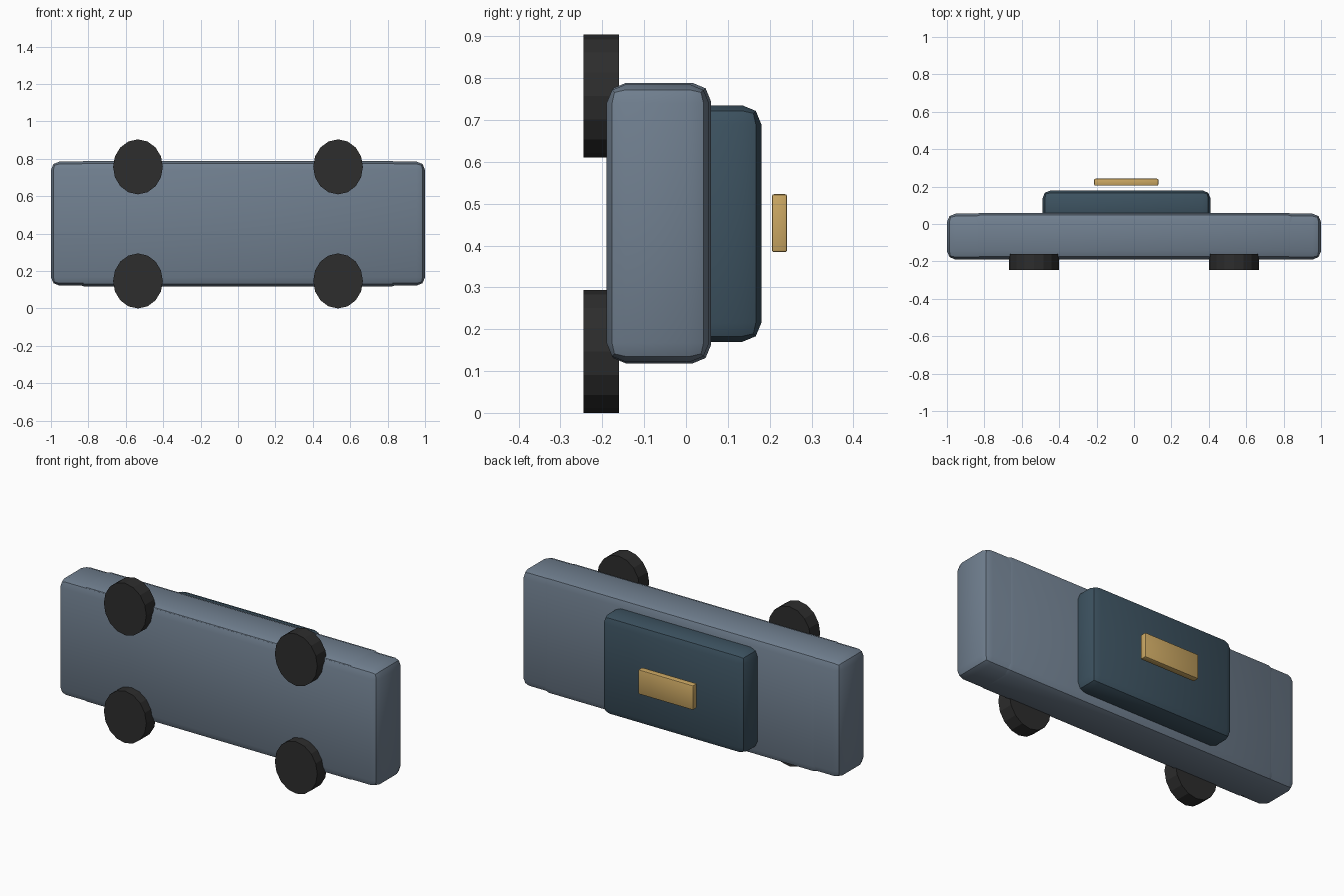
import bpy, math

if "Cube" in bpy.data.objects:
    bpy.data.objects.remove(bpy.data.objects["Cube"])


def material(name, rgb):
    m = bpy.data.materials.new(name)
    m.diffuse_color = (*rgb, 1)
    m.use_nodes = True
    m.node_tree.nodes["Principled BSDF"].inputs["Base Color"].default_value = m.diffuse_color
    return m


SLATE = material("slate_grey", (0.162, 0.212, 0.275))
DARK = material("dark_blue_grey", (0.045, 0.083, 0.115))
BLACK = material("tyre_black", (0.026, 0.026, 0.026))
GOLD = material("gold", (0.60, 0.39, 0.125))


def box(name, lo, hi, bevel, mat, segments=2):
    """Bevelled box between two corners."""
    bpy.ops.mesh.primitive_cube_add(
        size=1, location=[(a + b) / 2 for a, b in zip(lo, hi)])
    ob = bpy.context.object
    ob.name = name
    ob.scale = [b - a for a, b in zip(lo, hi)]
    bpy.ops.object.transform_apply(location=False, rotation=False, scale=True)
    ob.data.materials.append(mat)
    mod = ob.modifiers.new("bevel", 'BEVEL')
    mod.width = bevel
    mod.segments = segments
    mod.limit_method = 'NONE'
    bpy.ops.object.modifier_apply(modifier=mod.name)
    bpy.ops.object.shade_smooth_by_angle(angle=math.radians(30))
    return ob


# Long lower body with a very slightly raised middle section
box("body", (-1.0, -0.19, 0.122), (1.0, 0.055, 0.785), 0.045, SLATE)
box("body_middle", (-0.87, -0.188, 0.118), (0.87, 0.06, 0.789), 0.045, SLATE)

# Cabin and the roof sign that floats beyond it
box("cabin", (-0.49, 0.0, 0.17), (0.41, 0.18, 0.735), 0.045, DARK)
box("roof_sign", (-0.213, 0.205, 0.384), (0.13, 0.242, 0.523), 0.006, GOLD)

# Four slightly oval wheels
for side, z in (("lower", 0.147), ("upper", 0.757)):
    for end, x in (("left", -0.535), ("right", 0.535)):
        bpy.ops.mesh.primitive_cylinder_add(
            vertices=16, radius=1, depth=1, location=(x, -0.2025, z),
            rotation=(math.pi / 2, 0, 0))
        wheel = bpy.context.object
        wheel.name = f"wheel_{side}_{end}"
        wheel.scale = (0.133, 0.147, 0.085)
        wheel.data.materials.append(BLACK)
        bpy.ops.object.transform_apply(location=False, rotation=True, scale=True)
        bpy.ops.object.shade_smooth_by_angle(angle=math.radians(20))
